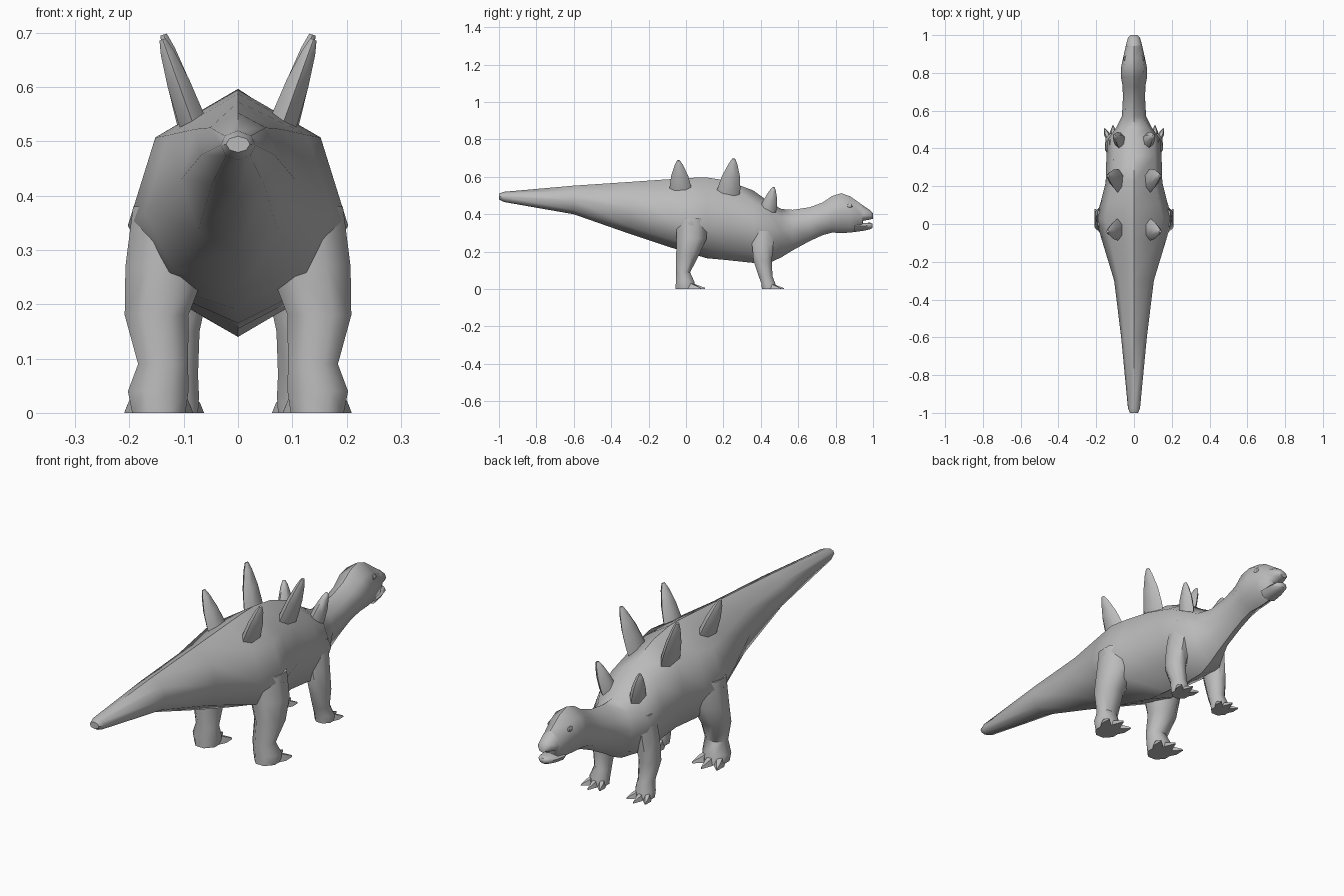
import bpy, bmesh, math
from mathutils import Vector

if "Cube" in bpy.data.objects:
    bpy.data.objects.remove(bpy.data.objects["Cube"])

skin = bpy.data.materials.new("grey_skin")
skin.diffuse_color = (0.5, 0.5, 0.5, 1)
skin.use_nodes = True
skin.node_tree.nodes["Principled BSDF"].inputs["Base Color"].default_value = skin.diffuse_color


def loft(name, rings, angle=50):
    """Skin a closed tube over equal-sized rings of points."""
    bm = bmesh.new()
    loops = [[bm.verts.new(p) for p in ring] for ring in rings]
    n = len(loops[0])
    for a, b in zip(loops, loops[1:]):
        for i in range(n):
            j = (i + 1) % n
            bm.faces.new((a[i], a[j], b[j], b[i]))
    bm.faces.new(loops[0])
    bm.faces.new(loops[-1])
    bmesh.ops.recalc_face_normals(bm, faces=bm.faces)
    mesh = bpy.data.meshes.new(name)
    bm.to_mesh(mesh)
    bm.free()
    mesh.materials.append(skin)
    ob = bpy.data.objects.new(name, mesh)
    bpy.context.collection.objects.link(ob)
    bpy.ops.object.select_all(action='DESELECT')
    ob.select_set(True)
    bpy.context.view_layer.objects.active = ob
    bpy.ops.object.shade_smooth_by_angle(angle=math.radians(angle))
    return ob


def body_ring(y, top, bottom, w, side):
    """Eight-point cross-section with a ridge on the back and a shallow keel."""
    up = side + (top - side) * 0.65
    low = side - (side - bottom) * 0.7
    half = [(0.75 * w, up), (w, side), (0.7 * w, low)]
    pts = [(0, top)] + half + [(0, bottom)] + [(-x, z) for x, z in reversed(half)]
    return [(x, y, z) for x, z in pts]


# Tail, trunk, neck and head: y, top, bottom, half width, height of widest point
body = [
    (-1.00, .510, .480, .022, .495), (-.975, .520, .466, .032, .493),
    (-.60, .553, .400, .068, .475), (-.30, .573, .295, .105, .43),
    (-.08, .588, .222, .172, .37), (.03, .595, .19, .203, .345),
    (.11, .597, .165, .178, .35), (.22, .580, .155, .150, .36),
    (.36, .527, .140, .146, .34), (.45, .462, .142, .138, .32),
    (.51, .428, .170, .095, .31), (.57, .424, .207, .064, .325),
    (.66, .437, .256, .059, .35), (.73, .463, .288, .060, .375),
    (.78, .497, .302, .070, .40), (.83, .513, .300, .068, .41),
    (.88, .495, .302, .058, .405), (.94, .452, .312, .044, .385),
    (.947, .447, .365, .043, .395), (.985, .421, .372, .032, .395),
    (1.0, .405, .376, .018, .39)]
loft("body", [body_ring(*r) for r in body])

# Lower jaw
jaw = [(.90, .350, .305, .045, .335), (.95, .354, .312, .040, .338),
       (.985, .355, .320, .030, .340), (.998, .350, .327, .016, .340)]
loft("lower_jaw", [body_ring(*r) for r in jaw])

# Leg sections: z, x, y, half width, half depth
hind = [(.38, .115, .03, .080, .085), (.27, .132, .03, .077, .082),
        (.18, .150, .008, .060, .062), (.09, .138, -.015, .047, .038),
        (.04, .147, -.005, .057, .050), (0, .146, -.002, .050, .056)]
fore = [(.36, .085, .42, .045, .055), (.24, .098, .41, .047, .058),
        (.15, .112, .41, .042, .050), (.07, .106, .425, .033, .038),
        (.03, .111, .440, .040, .038), (0, .111, .443, .038, .038)]


def leg_ring(s, z, x, y, rx, ry):
    angles = [math.tau * (i + .5) / 8 for i in range(8)]
    return [(s * (x + 1.06 * rx * math.cos(a)), y + 1.06 * ry * math.sin(a), z)
            for a in angles]


def toe(name, start, tip, w, h):
    """Flat-bottomed wedge claw from start to a point on the ground."""
    a, b = Vector(start), Vector(tip)
    d = (b - a).normalized()
    n = Vector((-d.y, d.x, 0))
    rings = []
    for t, k in ((0, .8), (.55, 1), (1, .12)):
        c = a.lerp(b, t)
        z = h * (1 - t * .85)
        rings.append([c + n * w * k, c + n * w * k * .5 + Vector((0, 0, z)),
                      c - n * w * k * .5 + Vector((0, 0, z)), c - n * w * k])
    loft(name, rings, 35)


# Spikes: base centre (x, y, z), tip (x, y, z), half depth
spikes = [((.080, -.028, .525), (.139, -.040, .688), .058),
          ((.080, .225, .510), (.137, .255, .697), .062),
          ((.070, .435, .415), (.104, .468, .545), .046)]

for s, side in ((1, "right"), (-1, "left")):
    for name, rows, reach in (("hind", hind, .104), ("front", fore, .082)):
        loft(f"{name}_leg_{side}", [leg_ring(s, *r) for r in rows])
        _, x, y, rx, ry = rows[-1]
        # Three spread claws on each foot
        for k in (-1, 0, 1):
            toe(f"{name}_claw_{side}_{k + 2}", (s * (x + k * rx * .5), y, 0),
                (s * (x + k * rx * 1.2), y + reach * (1 - .22 * abs(k)), 0),
                rx * .42, .045 if name == "hind" else .035)

    # Paired leaf-shaped back spikes
    for i, (base, tip, depth) in enumerate(spikes):
        a, b = Vector(base), Vector(tip)
        out = Vector((b.z - a.z, 0, a.x - b.x)).normalized()
        rings = []
        for t, k in ((-.12, 1), (.12, 1), (.5, .78), (.85, .38), (1, .13)):
            c = a.lerp(b, t)
            ring = []
            for j in range(6):
                ang = math.tau * j / 6
                p = c + Vector((0, 1, 0)) * depth * k * math.cos(ang) \
                    + out * .029 * k ** .7 * math.sin(ang)
                ring.append((s * p.x, p.y, p.z))
            rings.append(ring)
        loft(f"back_spike_{side}_{i + 1}", rings, 60)

    # Small bulging eye
    bpy.ops.mesh.primitive_uv_sphere_add(segments=8, ring_count=6, radius=1,
                                         location=(s * .048, .875, .445))
    eye = bpy.context.object
    eye.name = f"eye_{side}"
    eye.scale = (.008, .016, .011)
    eye.data.materials.append(skin)
    bpy.ops.object.shade_smooth_by_angle()
